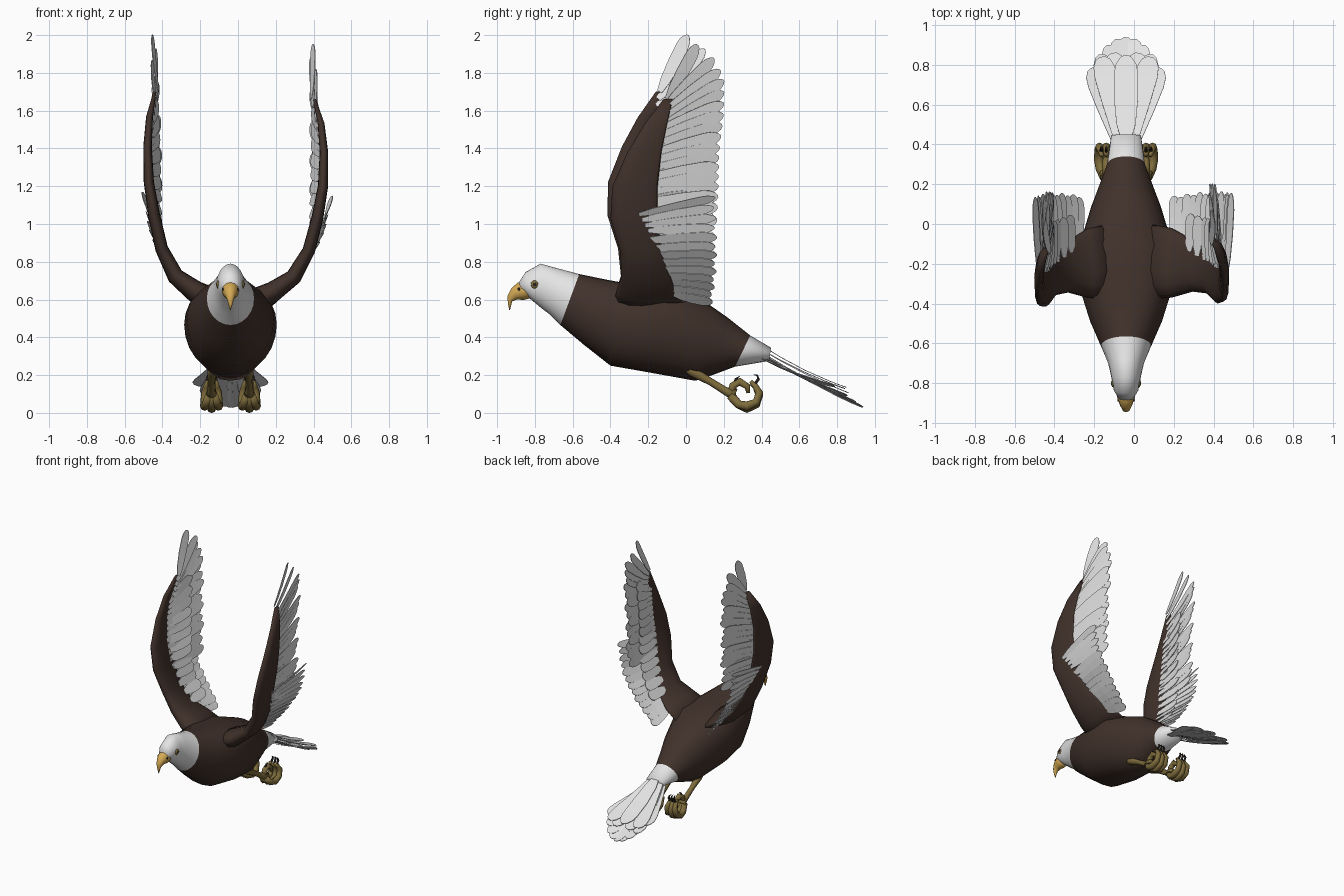
import bpy, bmesh, math
from mathutils import Vector as V

if "Cube" in bpy.data.objects:
    bpy.data.objects.remove(bpy.data.objects["Cube"])

CX = -0.04  # body centre line


def material(name, rgb):
    m = bpy.data.materials.new(name)
    m.diffuse_color = (*rgb, 1)
    m.use_nodes = True
    m.node_tree.nodes["Principled BSDF"].inputs["Base Color"].default_value = m.diffuse_color
    return m


BROWN = material("dark brown plumage", (0.052, 0.031, 0.024))
WHITE = material("white plumage", (0.78, 0.78, 0.78))
YELLOW = material("beak yellow", (0.66, 0.40, 0.09))
OLIVE = material("leg olive", (0.21, 0.15, 0.045))
BLACK = material("claw black", (0.02, 0.015, 0.012))


def finish(name, bm, mats, smooth=True, thick=0):
    bmesh.ops.recalc_face_normals(bm, faces=bm.faces)
    me = bpy.data.meshes.new(name)
    bm.to_mesh(me)
    bm.free()
    ob = bpy.data.objects.new(name, me)
    bpy.context.collection.objects.link(ob)
    for m in mats:
        me.materials.append(m)
    if smooth:
        me.shade_smooth()
    if thick:
        s = ob.modifiers.new("thickness", 'SOLIDIFY')
        s.thickness, s.offset = thick, 0
    return ob


def skin(bm, rings, mats=None):
    """Bridge closed rings of points into a capped hull."""
    loops = [[bm.verts.new(p) for p in r] for r in rings]
    n = len(loops[0])
    for k, (a, b) in enumerate(zip(loops, loops[1:])):
        for i in range(n):
            f = bm.faces.new((a[i], a[(i + 1) % n], b[(i + 1) % n], b[i]))
            f.material_index = mats[k] if mats else 0
    for k, loop in ((0, loops[0]), (-1, loops[-1])):
        f = bm.faces.new(loop)
        f.material_index = mats[k] if mats else 0


def slanted_ring(yt, zt, yb, zb, w, egg=1.0, box=1.0, n=24):
    """Oval from top to bottom point; egg raises the widest level, box < 1 squares it."""
    out = []
    for i in range(n):
        a = math.tau * i / n
        c, s = math.cos(a), math.sin(a)
        t = ((1 - c) / 2) ** egg
        s = math.copysign(abs(s) ** box, s) if abs(s) > 1e-6 else 0
        out.append(V((CX + w * s, yt + (yb - yt) * t, zt + (zb - zt) * t)))
    return out


def tube(bm, pts, radii, n=8):
    pts = [V(p) for p in pts]
    rings = []
    for i, (p, r) in enumerate(zip(pts, radii)):
        d = (pts[min(i + 1, len(pts) - 1)] - pts[max(i - 1, 0)]).normalized()
        u = d.cross(V((1, 0, 0))).normalized()
        v = d.cross(u)
        rings.append([p + r * (u * math.cos(math.tau * k / n) + v * math.sin(math.tau * k / n))
                      for k in range(n)])
    skin(bm, rings)


BLADE = ((0, .4), (.2, .8), (.5, 1), (.8, 1), (.9, .85), (.97, .5), (1, .15))
WEDGE = ((0, .25), (.25, .5), (.5, .75), (.78, 1), (.9, .95), (.97, .65), (1, .25))


def feather(bm, root, tip, across, width, bend=0.0, shape=BLADE):
    """Long rounded blade with a slight bend."""
    root, tip = V(root), V(tip)
    d = (tip - root).normalized()
    across = (across - d * across.dot(d)).normalized()
    nor = d.cross(across)
    rows = []
    for t, w in shape:
        c = root.lerp(tip, t) + nor * bend * 4 * t * (1 - t)
        rows.append([bm.verts.new(c + across * (width / 2 * w * s)) for s in (-1, 0, 1)])
    for a, b in zip(rows, rows[1:]):
        for k in (0, 1):
            bm.faces.new((a[k], a[k + 1], b[k + 1], b[k]))


def table(x, rows):
    """Linear lookup: rows of (key, values...)."""
    x = max(rows[0][0], min(rows[-1][0], x))
    for a, b in zip(rows, rows[1:]):
        if x <= b[0]:
            t = (x - a[0]) / (b[0] - a[0])
            return [p + (q - p) * t for p, q in zip(a[1:], b[1:])]


# Body: head, breast and rump, with white ends
body = [(-.885, .69, -.86, .63, .04), (-.85, .745, -.82, .60, .062), (-.77, .79, -.76, .55, .075),
        (-.68, .765, -.72, .52, .09), (-.565, .735, -.665, .465, .125, 1.05),
        (-.42, .705, -.54, .36, .185, 1.1, .9), (-.28, .68, -.40, .25, .23, 1.2, .8),
        (-.10, .66, -.20, .215, .245, 1.2, .8), (.12, .575, .05, .17, .175, 1.1, .9),
        (.22, .505, .14, .20, .14), (.34, .41, .26, .245, .095), (.45, .345, .44, .275, .075)]
bm = bmesh.new()
skin(bm, [slanted_ring(*r) for r in body], [1] * 4 + [0] * 6 + [1])
finish("body", bm, [BROWN, WHITE])

# Hooked beak with nostrils
beak = [(-.845, .70, -.81, .61, .048), (-.89, .69, -.86, .598, .044), (-.925, .66, -.895, .60, .031),
        (-.945, .62, -.92, .59, .019), (-.943, .58, -.925, .572, .011), (-.936, .545, -.932, .545, .002)]
bm = bmesh.new()
skin(bm, [slanted_ring(*r, n=12) for r in beak])
finish("beak", bm, [YELLOW])

# Tail fan: wedge feathers in loose layers and a short upper one
bm = bmesh.new()
X = V((1, 0, 0))
for i in range(-4, 5):
    q = i * i
    feather(bm, (CX + i * .012, .39, .325 - .002 * q), (CX + i * .0415, .938 - .0095 * q, .03 + .007 * q),
            X + V((0, 0, .12 if i > 0 else -.12)), .10, .012, WEDGE)
for i in (-2, -1, 1, 2):
    feather(bm, (CX + i * .02, .40, .335), (CX + i * .06, .88 - .02 * abs(i), .085 + .022 * abs(i)),
            X, .11, .012, WEDGE)
feather(bm, (CX, .42, .345), (CX, .85, .135), X, .12, .015)
finish("tail_feathers", bm, [WHITE], False, .004)

# Wing arm stations: height, x, leading y, trailing y, half thickness
ARM = [(.58, .08, -.38, .0, .10), (.645, .19, -.37, -.02, .072), (.72, .295, -.34, -.08, .057),
       (.86, .375, -.35, -.13, .045), (1.03, .42, -.40, -.15, .042), (1.2, .45, -.39, -.15, .036),
       (1.38, .455, -.31, -.13, .03), (1.53, .44, -.22, -.10, .024), (1.66, .405, -.12, -.07, .01)]
# Outer feathers by root height: tip y, tip height
TIPS = [(1.0, .165, 1.02), (1.1, .17, 1.14), (1.3, .175, 1.38), (1.45, .20, 1.6),
        (1.55, .20, 1.76), (1.61, .17, 1.85), (1.64, .12, 1.91), (1.66, .06, 1.95)]
# Inner feathers by step: root x, y, z, then tip x, y, z
INNER = [(0, .20, -.07, .63, .20, .14, .585), (.3, .31, -.13, .745, .32, .16, .73),
         (.6, .385, -.18, .88, .425, .165, .89), (.75, .43, -.20, .965, .46, .16, .98),
         (1, .465, -.25, 1.05, .49, .155, 1.14)]

for side, label in ((1, "right"), (-1, "left")):
    def place(x, y, z):
        k = max(0, (z - .6) / 1.06)
        if side > 0:
            return V((x, y, z))
        return V((-x - .045 + .08 * k - .07 * k * k, y - .04 * k, z + .04 * k))

    # Brown arm with a teardrop section
    bm = bmesh.new()
    rings = []
    for i, (z, x, yl, yt, th) in enumerate(ARM):
        a, b = ARM[max(i - 1, 0)], ARM[min(i + 1, len(ARM) - 1)]
        d = V((b[1] - a[1], 0, b[0] - a[0])).normalized()
        ring = []
        for j in range(14):
            t = math.tau * j / 14
            y = (yl + yt) / 2 - (yt - yl) / 2 * math.cos(t)
            o = th * math.sin(t) * (.7 + .3 * math.cos(t))
            ring.append(place(x + d.z * o, y, z - d.x * o))
        rings.append(ring)
    skin(bm, rings)
    finish(label + "_wing_arm", bm, [BROWN])

    # Outer flight feathers, hanging from the inner face of the arm
    bm = bmesh.new()
    n = 17
    for i in range(n):
        z = 1.0 + .66 * (i / (n - 1)) ** .88
        x, yl, yt, th = table(z, ARM)
        ty, tz = table(z, TIPS)
        back = .07 if z < 1.5 else .03
        feather(bm, place(x - .018, yt - back, z), place(.383 + .012 * (i % 3), ty, tz),
                V((side * .2, 0, 1)), .08 if z < 1.45 else .07, .005 * side)
    finish(label + "_outer_flight_feathers", bm, [WHITE], False, .004)

    # Inner flight feathers, sweeping from the shoulder to outside the elbow
    bm = bmesh.new()
    n = 13
    for i in range(n):
        t = i / (n - 1)
        if side < 0 and i == 0:
            continue
        r, u = table(t, INNER), table(t + .08, INNER)
        if t > .92:
            u = [r[k] + (.01, 0, .03)[k % 3] for k in range(6)]
        o = .015 * t if side < 0 else 0
        across = place(*u[3:]) - place(*r[3:]) + V((side * .01, 0, 0))
        feather(bm, place(r[0] - o, r[1], r[2]), place(r[3] - o, r[4] - .01 * (i % 2), r[5]),
                across, .07 if t < .7 else .055, .004 * side)
    finish(label + "_inner_flight_feathers", bm, [WHITE], False, .004)

    # Shorter coverts on the inner face of the wing
    bm = bmesh.new()
    for i in range(13):
        z = .74 + .76 * i / 12
        x, yl, yt, th = table(z, ARM)
        x2 = table(z + .05, ARM)[0]
        ty, tz = table(z, TIPS) if z > 1 else (.165, z + .01)
        across = place(x2, 0, z + .05) - place(x, 0, z) + V((side * .01, 0, 0))
        feather(bm, place(x - th * .5, yt - .05, z),
                place(min(x - .02, .39), yt + (ty - yt) * .55, z + (tz - z) * .55), across, .08)
    finish(label + "_covert_feathers", bm, [WHITE], False, .004)

    # Leg, curled toes and claws
    lx = CX + side * .10
    legs, claws = bmesh.new(), bmesh.new()
    tube(legs, [(lx - side * .01, .0, .25), (lx - side * .005, .04, .215), (lx, .13, .165),
                (lx, .21, .115), (lx, .26, .095)], [.034, .027, .019, .021, .034])
    for s in (-1, 0, 1):
        def toe(y, z, spread):
            return (lx + s * spread, y - .012, z)
        r = .012 * abs(s)
        tube(legs, [toe(.25, .09, .012), toe(.29, .045, .03), toe(.335, .024 + r, .036),
                    toe(.385, .045 + r, .038), toe(.40, .095 + r, .034), toe(.38, .14, .028),
                    toe(.355, .155 + r, .022)],
             [.024, .023, .025, .021, .021, .016, .010])
        tube(claws, [toe(.375, .15, .026), toe(.395, .178, .024), toe(.39, .198, .02),
                     toe(.37, .203, .016)], [.008, .008, .005, .001], 6)
    tube(legs, [(lx, .24, .10), (lx, .25, .145), (lx, .285, .165), (lx, .325, .14),
                (lx, .33, .105)], [.024, .021, .021, .017, .010])
    tube(claws, [(lx, .255, .15), (lx, .265, .18), (lx, .285, .195)], [.009, .007, .001], 6)
    finish(label + "_leg_and_toes", legs, [OLIVE])
    finish(label + "_claws", claws, [BLACK])

    # Eye with a dark pupil, and a small nostril
    for part, mat, rad, off, y, z in (("eye", OLIVE, .022, .064, -.80, .68),
                                      ("pupil", BLACK, .011, .071, -.80, .68),
                                      ("nostril", BLACK, .008, .040, -.885, .655)):
        bm = bmesh.new()
        bmesh.ops.create_uvsphere(bm, u_segments=12, v_segments=8, radius=rad)
        for v in bm.verts:
            v.co = V((v.co.x * .5 + CX + side * off, v.co.y + y, v.co.z + z))
        finish(label + "_" + part, bm, [mat])
